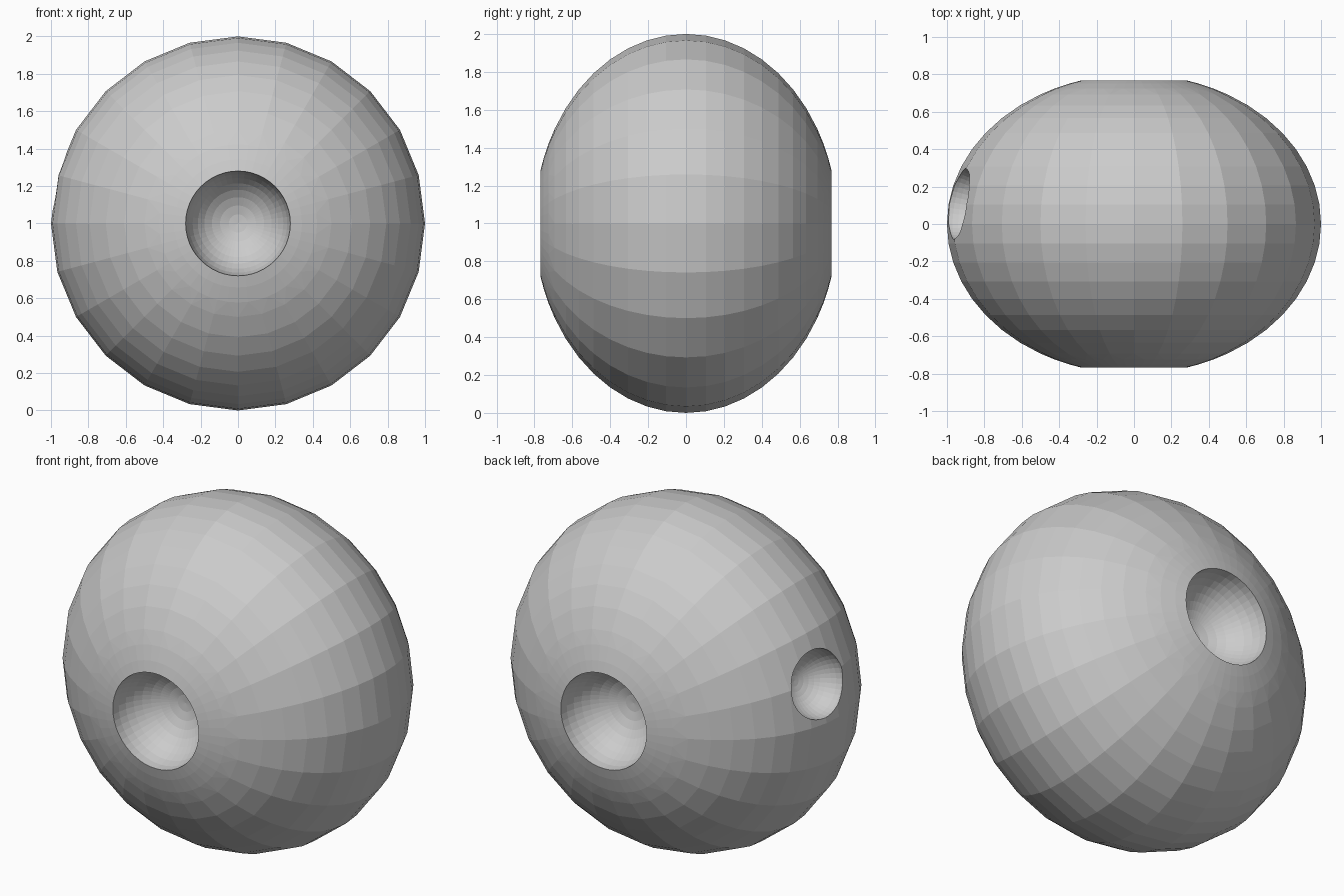
import bpy, bmesh, math
from mathutils import Vector

if "Cube" in bpy.data.objects:
    bpy.data.objects.remove(bpy.data.objects["Cube"])

RIM = 0.28                      # radius of the front and back sockets
DEPTH = 0.80                    # half depth of the squashed ball
A0 = math.asin(RIM)
RIM_Y = DEPTH * math.cos(A0)
FINE, COARSE = 48, 24


def ring(bm, r, y, n):
    return [bm.verts.new((r * math.sin(2 * math.pi * i / n), y,
                          1 + r * math.cos(2 * math.pi * i / n))) for i in range(n)]


def bridge(bm, a, b):
    if len(a) < len(b):
        a, b = b, a
    n, m = len(a), len(b)
    for i in range(m):
        s, t = b[i], b[(i + 1) % m]
        if n == m:
            bm.faces.new((a[i], a[(i + 1) % n], t, s))
        else:                   # fine ring meets coarse ring
            p, q, w = a[2 * i], a[2 * i + 1], a[(2 * i + 2) % n]
            bm.faces.new((p, q, s))
            bm.faces.new((q, t, s))
            bm.faces.new((q, w, t))


# Profile from the front socket floor, over the shell, to the back socket floor
cup = [(RIM * math.sin(math.radians(k)), -RIM_Y + RIM * math.cos(math.radians(k)), FINE)
       for k in range(10, 90, 10)]
angles = [math.degrees(A0), 20, 25] + [30 + 7.5 * k for k in range(8)]
half = cup + [(math.sin(math.radians(a)), -DEPTH * math.cos(math.radians(a)),
               FINE if a < 30 else COARSE) for a in angles]
profile = half + [(1, 0, COARSE)] + [(r, -y, n) for r, y, n in reversed(half)]

bm = bmesh.new()
rings = [ring(bm, *p) for p in profile]
for a, b in zip(rings, rings[1:]):
    bridge(bm, a, b)
for loop, y in ((rings[0], -RIM_Y + RIM), (rings[-1], RIM_Y - RIM)):
    pole = bm.verts.new((0, y, 1))
    for i in range(FINE):
        bm.faces.new((loop[i], loop[(i + 1) % FINE], pole))
bmesh.ops.recalc_face_normals(bm, faces=bm.faces)
mesh = bpy.data.meshes.new("socketed_ball")
bm.to_mesh(mesh)
bm.free()
ball = bpy.data.objects.new("socketed_ball", mesh)
bpy.context.collection.objects.link(ball)

# Small side socket
axis = Vector((-0.945, 0.17, 0.224))
bpy.ops.mesh.primitive_uv_sphere_add(segments=40, ring_count=20, radius=0.193,
                                     location=(-0.945, 0.11, 1.22),
                                     rotation=axis.to_track_quat('Z', 'Y').to_euler())
cutter = bpy.context.object
cutter.name = "side_socket_cutter"
mod = ball.modifiers.new("side_socket", 'BOOLEAN')
mod.operation = 'DIFFERENCE'
mod.solver = 'EXACT'
mod.object = cutter
bpy.ops.object.select_all(action='DESELECT')
ball.select_set(True)
bpy.context.view_layer.objects.active = ball
bpy.ops.object.modifier_apply(modifier=mod.name)
bpy.data.objects.remove(cutter)
